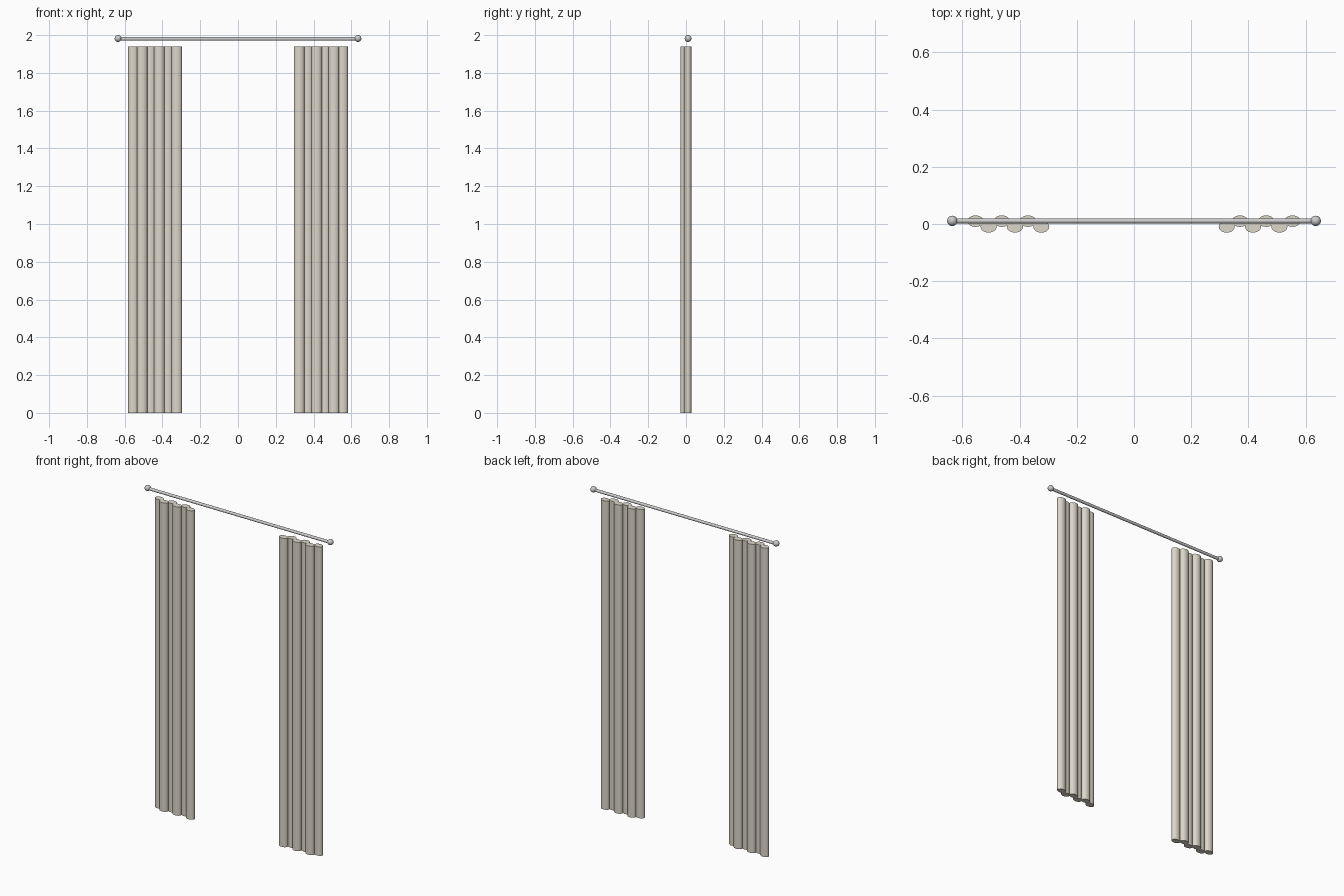
import bpy
import bmesh
from math import radians
from mathutils import Matrix

if "Cube" in bpy.data.objects:
    bpy.data.objects.remove(bpy.data.objects["Cube"])

fabric = bpy.data.materials.new("linen_fabric")
fabric.diffuse_color = (0.72, 0.68, 0.59, 1)
fabric.use_nodes = True
fabric.node_tree.nodes["Principled BSDF"].inputs["Base Color"].default_value = fabric.diffuse_color


def finish(name, bm, material=None):
    mesh = bpy.data.meshes.new(name)
    bm.to_mesh(mesh)
    bm.free()
    obj = bpy.data.objects.new(name, mesh)
    bpy.context.collection.objects.link(obj)
    if material:
        mesh.materials.append(material)
    bpy.ops.object.select_all(action='DESELECT')
    obj.select_set(True)
    bpy.context.view_layer.objects.active = obj
    bpy.ops.object.shade_smooth_by_angle(angle=radians(40))
    return obj


# Curtain panels: elliptical folds alternating behind and in front
HEIGHT = 1.94
for side, label in ((-1, "left"), (1, "right")):
    bm = bmesh.new()
    for i in range(6):
        x = side * (0.554 - i * 0.046)
        y = 0.01 if i % 2 == 0 else -0.01
        place = Matrix.Translation((x, y, HEIGHT / 2)) @ Matrix.Diagonal((0.028, 0.02, 1, 1))
        bmesh.ops.create_cone(bm, cap_ends=True, segments=24, radius1=1, radius2=1,
                              depth=HEIGHT, matrix=place)
    finish(label + "_curtain", bm, fabric)

# Curtain rod
ROD_Y = 0.011
bm = bmesh.new()
bmesh.ops.create_cone(bm, cap_ends=True, segments=24, radius1=0.009, radius2=0.009, depth=1.27,
                      matrix=Matrix.Translation((0, ROD_Y, 1.98)) @ Matrix.Rotation(radians(90), 4, 'Y'))
finish("curtain_rod", bm)

# Ball finials at the rod ends
for side, label in ((-1, "left"), (1, "right")):
    bm = bmesh.new()
    bmesh.ops.create_uvsphere(bm, u_segments=24, v_segments=16, radius=0.018,
                              matrix=Matrix.Translation((side * 0.635, ROD_Y, 1.982)))
    finish(label + "_finial", bm)
